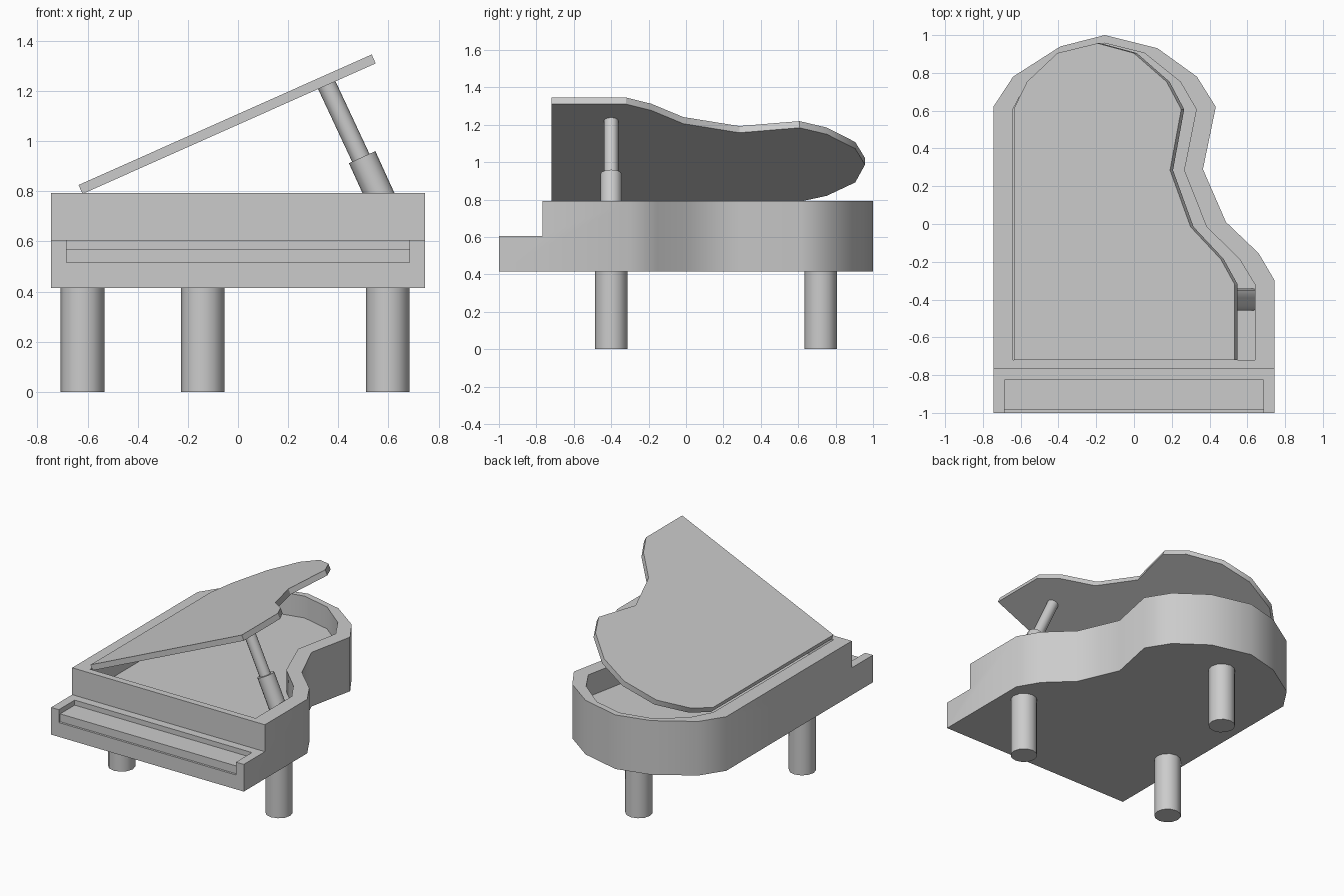
import bpy, bmesh
from math import radians
from mathutils import Vector

if "Cube" in bpy.data.objects:
    bpy.data.objects.remove(bpy.data.objects["Cube"])


def prism(name, outline, z0, z1):
    """Extrude a closed xy outline from z0 to z1."""
    bm = bmesh.new()
    face = bm.faces.new([bm.verts.new((x, y, z0)) for x, y in outline])
    top = bmesh.ops.extrude_face_region(bm, geom=[face])
    verts = [g for g in top["geom"] if isinstance(g, bmesh.types.BMVert)]
    bmesh.ops.translate(bm, verts=verts, vec=(0, 0, z1 - z0))
    bmesh.ops.recalc_face_normals(bm, faces=bm.faces)
    mesh = bpy.data.meshes.new(name)
    bm.to_mesh(mesh)
    bm.free()
    ob = bpy.data.objects.new(name, mesh)
    bpy.context.collection.objects.link(ob)
    return ob


def box(name, x, y0, y1, z0, z1):
    return prism(name, [(-x, y0), (x, y0), (x, y1), (-x, y1)], z0, z1)


def smooth(ob, angle):
    bpy.ops.object.select_all(action='DESELECT')
    ob.select_set(True)
    bpy.context.view_layer.objects.active = ob
    bpy.ops.object.shade_smooth_by_angle(angle=radians(angle))


def rod(name, a, b, r, sides=12):
    a, b = Vector(a), Vector(b)
    bpy.ops.mesh.primitive_cylinder_add(vertices=sides, radius=r,
                                        depth=(b - a).length, location=(a + b) / 2)
    ob = bpy.context.object
    ob.name = name
    ob.rotation_euler = (b - a).to_track_quat('Z', 'Y').to_euler()
    smooth(ob, 40)
    return ob


def cut(ob, cutter):
    cutter.hide_render = True
    mod = ob.modifiers.new("cut", 'BOOLEAN')
    mod.operation = 'DIFFERENCE'
    mod.solver = 'EXACT'
    mod.object = cutter
    bpy.context.view_layer.objects.active = ob
    bpy.ops.object.modifier_apply(modifier=mod.name)
    bpy.data.objects.remove(cutter)


# Outer case outline and the inset outline shared by the well and the lid
OUTER = [(-0.745, -1), (0.745, -1), (0.745, -0.30), (0.66, -0.155), (0.487, 0.01),
         (0.365, 0.29), (0.433, 0.62), (0.333, 0.78), (0.125, 0.93), (-0.155, 1.0),
         (-0.39, 0.94), (-0.64, 0.78), (-0.745, 0.62)]
INNER = [(-0.64, -0.72), (0.64, -0.72), (0.64, -0.32), (0.558, -0.185), (0.384, -0.015),
         (0.265, 0.285), (0.33, 0.607), (0.245, 0.753), (0.055, 0.905), (-0.155, 0.957),
         (-0.388, 0.905), (-0.564, 0.753), (-0.64, 0.61)]

# Case with the string well, keyboard step and key recess
case = prism("case", OUTER, 0.415, 0.793)
cut(case, prism("well_cutter", INNER, 0.64, 0.9))
cut(case, box("step_cutter", 0.9, -1.2, -0.767, 0.605, 0.9))
cut(case, box("key_cutter", 0.685, -1.2, -0.825, 0.515, 0.7))
smooth(case, 45)

# Keyboard
box("keyboard", 0.685, -0.985, -0.825, 0.515, 0.57)

# Raised lid, hinged along the left side
lid = prism("lid", [(x + 0.64, y) for x, y in INNER], -0.039, 0)
lid.location = (-0.636, 0, 0.825)
lid.rotation_euler = (0, radians(-24), 0)
smooth(lid, 30)

# Lid prop: thick sleeve and thin rod
rod("prop_sleeve", (0.63, -0.4, 0.64), (0.495, -0.4, 0.936), 0.058)
rod("prop_rod", (0.496, -0.4, 0.92), (0.352, -0.4, 1.228), 0.038)

# Legs
for name, x, y in (("front_leg_left", -0.62, -0.4), ("front_leg_right", 0.597, -0.4),
                   ("back_leg", -0.14, 0.72)):
    rod(name, (x, y, 0), (x, y, 0.42), 0.087)
